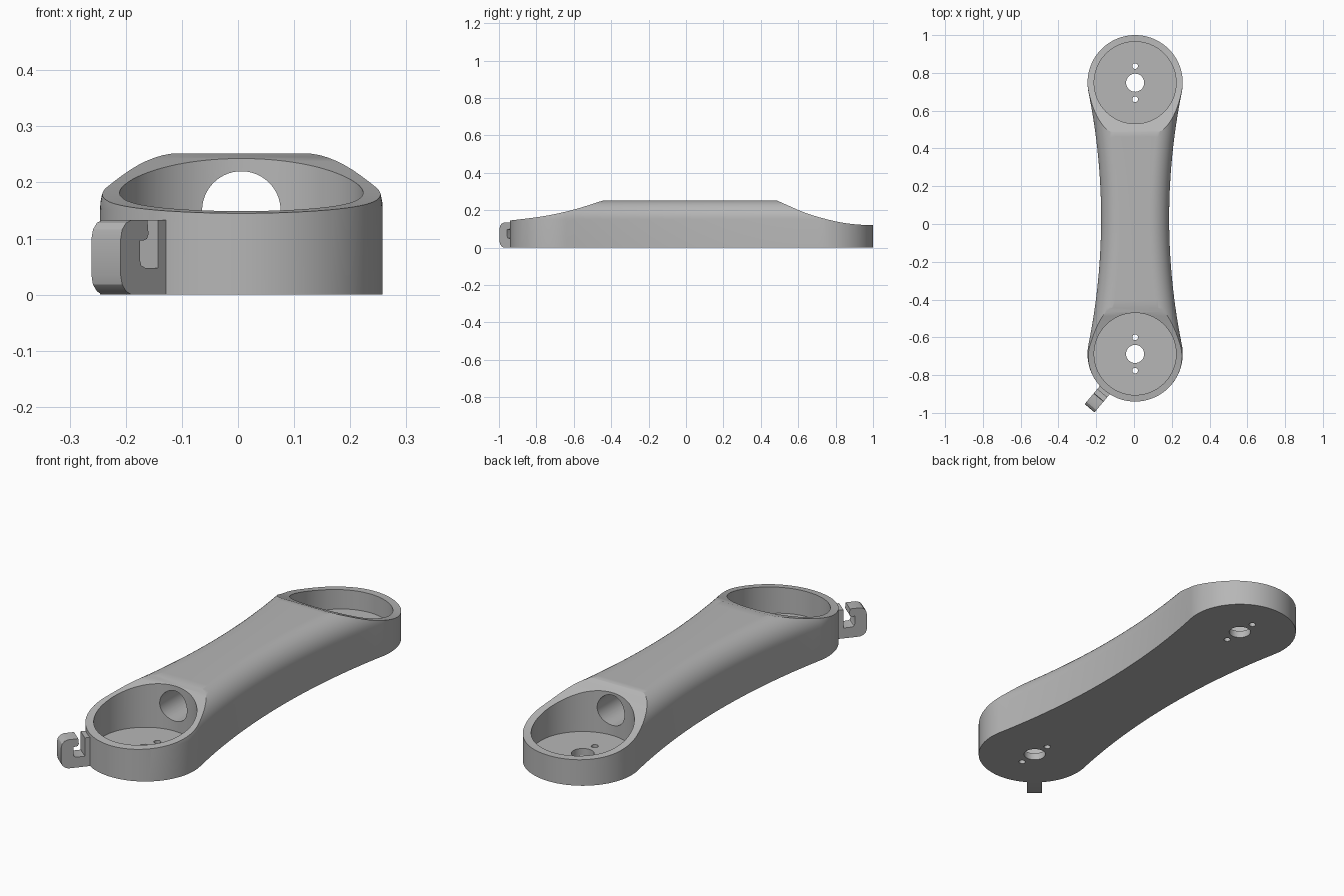
import bpy, bmesh, math
from mathutils import Matrix, Vector

cube = bpy.data.objects.get("Cube")
if cube:
    bpy.data.objects.remove(cube, do_unlink=True)

CX, RAD, WAIST, TOP, FILLET = 0.006, 0.252, 0.18, 0.252, 0.1
Y_BACK, Y_FRONT = 0.748, -0.688
MID, HALF = (Y_BACK + Y_FRONT) / 2, (Y_BACK - Y_FRONT) / 2

grey = bpy.data.materials.new("plain grey")
grey.use_nodes = True
colour = (0.47, 0.47, 0.47, 1)
grey.diffuse_color = colour
grey.node_tree.nodes["Principled BSDF"].inputs["Base Color"].default_value = colour


def finish(name, bm):
    bmesh.ops.recalc_face_normals(bm, faces=bm.faces)
    mesh = bpy.data.meshes.new(name)
    bm.to_mesh(mesh)
    bm.free()
    mesh.materials.append(grey)
    obj = bpy.data.objects.new(name, mesh)
    bpy.context.collection.objects.link(obj)
    return obj


def loft(name, rings):
    """Skin equal rings of points and cap both ends."""
    bm = bmesh.new()
    loops = [[bm.verts.new(p) for p in ring] for ring in rings]
    for a, b in zip(loops, loops[1:]):
        for i in range(len(a)):
            j = (i + 1) % len(a)
            bm.faces.new((a[i], a[j], b[j], b[i]))
    bm.faces.new(loops[0])
    bm.faces.new(loops[-1])
    return finish(name, bm)


def cylinder(name, start, end, radius, sides=64):
    start, end = Vector(start), Vector(end)
    axis = end - start
    bm = bmesh.new()
    turn = axis.to_track_quat('Z', 'Y').to_matrix().to_4x4()
    bmesh.ops.create_cone(bm, cap_ends=True, segments=sides, radius1=radius,
                          radius2=radius, depth=axis.length,
                          matrix=Matrix.Translation((start + end) / 2) @ turn)
    return finish(name, bm)


def outline(d):
    """Dog-bone outline inset by d: two round ends joined by concave arcs."""
    big = (WAIST**2 + HALF**2 - RAD**2) / (2 * (RAD - WAIST))
    dip = math.atan2(HALF, big + WAIST)
    pts = []
    for s in (1, -1):
        for i in range(65):                       # round end
            a = -dip + (math.pi + 2 * dip) * i / 64
            pts.append((CX + s * (RAD - d) * math.cos(a),
                        MID + s * (HALF + (RAD - d) * math.sin(a))))
        for i in range(1, 32):                    # concave flank
            a = dip - 2 * dip * i / 32
            pts.append((CX - s * (big + WAIST - (big + d) * math.cos(a)),
                        MID + s * (big + d) * math.sin(a)))
    return pts


# Arm body with rounded top edge
levels = [(0, 0)]
for i in range(13):
    a = math.pi / 2 * i / 12
    levels.append((FILLET * (1 - math.cos(a)), TOP - FILLET + FILLET * math.sin(a)))
body = loft("arm_body", [[(x, y, z) for x, y in outline(d)] for d, z in levels])


def smooth_path(points, steps=8):
    """Catmull-Rom curve through a few points."""
    p = [Vector(q) for q in points]
    p = [2 * p[0] - p[1]] + p + [2 * p[-1] - p[-2]]
    out = []
    for a, b, c, d in zip(p, p[1:], p[2:], p[3:]):
        for i in range(steps):
            t = i / steps
            out.append(b + (c - a) * t / 2 + (2 * a - 5 * b + 4 * c - d) * t * t / 2
                       + (3 * b - a - 3 * c + d) * t**3 / 2)
    return out + [p[-2]]


# Sloping end cuts
slopes = {
    "front_slope": [(-1.06, 0.133), (-0.94, 0.145), (-0.76, 0.168), (-0.6, 0.203), (-0.42, 0.259)],
    "back_slope": [(1.06, 0.12), (0.95, 0.121), (0.82, 0.136), (0.66, 0.178), (0.53, 0.232), (0.46, 0.264)],
}
cutters = []
for name, pts in slopes.items():
    path = smooth_path(pts)
    prof = [(p.x, p.y) for p in path] + [(path[-1].x, 0.4), (path[0].x, 0.4)]
    cutters.append(loft(name + "_cutter", [[(x, y, z) for y, z in prof] for x in (-0.4, 0.4)]))

# Round pockets, shaft holes and screw holes at both ends
for end, y in (("front", Y_FRONT), ("back", Y_BACK)):
    cutters.append(cylinder(end + "_pocket_cutter", (CX, y, 0.033), (CX, y, 0.5), 0.217, 128))
    for label, dy, r in (("shaft", 0, 0.048), ("screw_a", 0.088, 0.015), ("screw_b", -0.088, 0.015)):
        cutters.append(cylinder(f"{end}_{label}_cutter", (CX, y + dy, -0.1), (CX, y + dy, 0.1), r, 32))

# Cable tunnel joining the pockets
cutters.append(cylinder("tunnel_cutter", (CX, Y_FRONT, 0.15), (CX, Y_BACK, 0.15), 0.07))

bpy.context.view_layer.objects.active = body
for cutter in cutters:
    mod = body.modifiers.new("cut", 'BOOLEAN')
    mod.operation, mod.solver, mod.object = 'DIFFERENCE', 'EXACT', cutter
    bpy.ops.object.modifier_apply(modifier=mod.name)
    bpy.data.objects.remove(cutter, do_unlink=True)

# Cable hook: J-shaped profile pointing out from the front end
hook_profile = [(0.23, 0), (0.345, 0), (0.36, 0.006), (0.371, 0.018), (0.375, 0.034),
                (0.375, 0.1), (0.371, 0.116), (0.36, 0.128), (0.345, 0.133), (0.301, 0.133),
                (0.298, 0.108), (0.302, 0.1), (0.31, 0.097), (0.322, 0.097), (0.322, 0.062),
                (0.318, 0.052), (0.308, 0.048), (0.272, 0.048), (0.272, 0.133), (0.23, 0.133)]
angle = math.radians(40)
out = Vector((-math.sin(angle), -math.cos(angle), 0))
side = Vector((math.cos(angle), -math.sin(angle), 0))
centre = Vector((CX, Y_FRONT, 0))
hook = loft("cable_hook", [[centre + out * s + side * w + Vector((0, 0, z)) for s, z in hook_profile]
                           for w in (-0.034, 0.034)])

# Smooth curved walls, keep edges crisp
for obj in (body, hook):
    bpy.ops.object.select_all(action='DESELECT')
    obj.select_set(True)
    bpy.context.view_layer.objects.active = obj
    bpy.ops.object.shade_smooth_by_angle(angle=math.radians(28))
